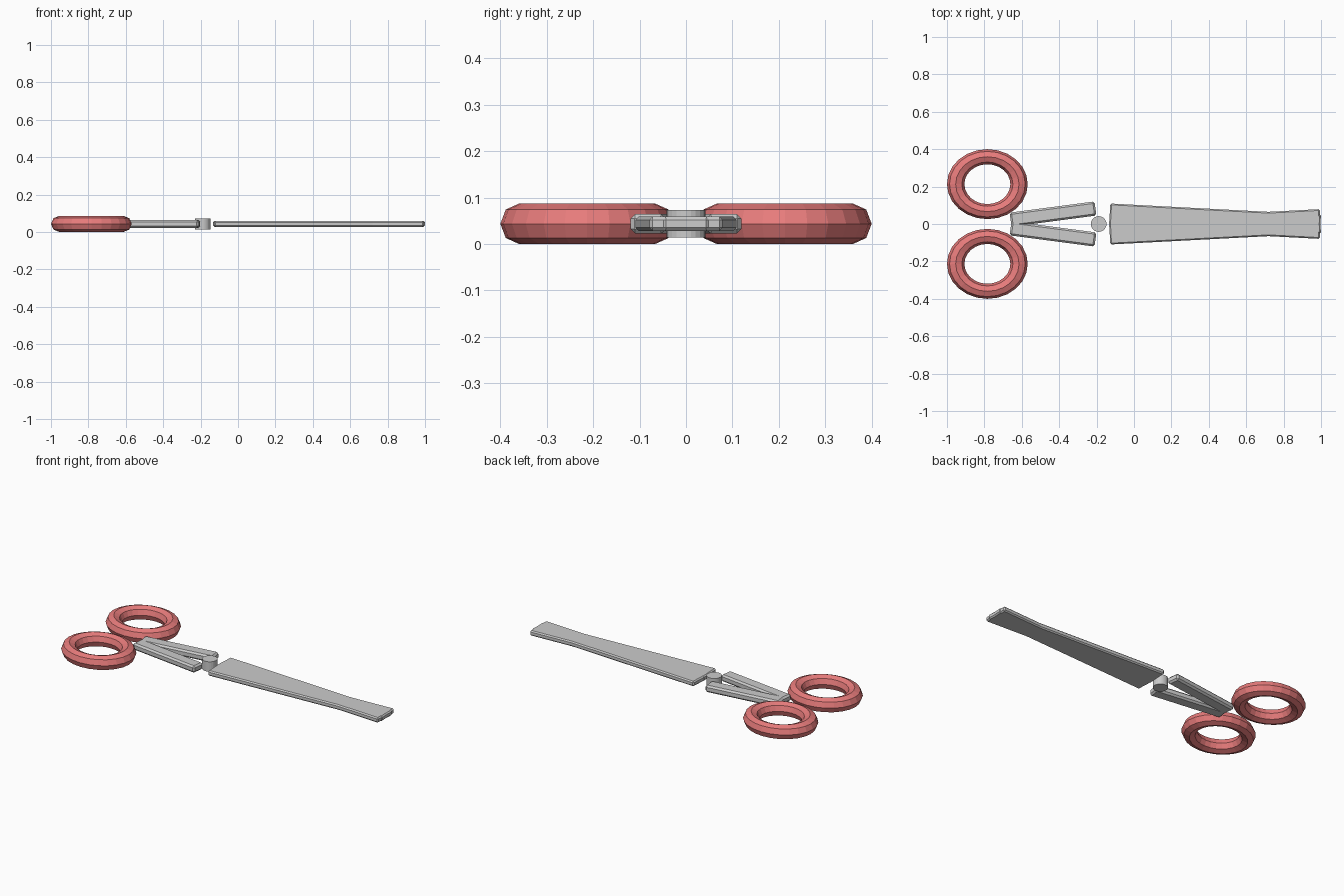
import bpy
from math import radians

if "Cube" in bpy.data.objects:
    bpy.data.objects.remove(bpy.data.objects["Cube"])

MID_Z = 0.0435  # every part is centred on this plane

red = bpy.data.materials.new("red_plastic")
red.diffuse_color = (0.80, 0.20, 0.20, 1)
red.use_nodes = True
red.node_tree.nodes["Principled BSDF"].inputs["Base Color"].default_value = red.diffuse_color


def bar(name, centre, size, angle, bevel):
    """Flat bar with chamfered edges, turned in the plan view."""
    bpy.ops.mesh.primitive_cube_add(size=1)
    ob = bpy.context.object
    ob.name = name
    ob.scale = size
    bpy.ops.object.transform_apply(location=False, rotation=False, scale=True)
    ob.location = (*centre, MID_Z)
    ob.rotation_euler.z = radians(angle)
    mod = ob.modifiers.new("chamfer", 'BEVEL')
    mod.width = bevel
    mod.segments = 1
    return ob


def finger_ring(name, y):
    """Faceted oval finger loop."""
    bpy.ops.mesh.primitive_torus_add(
        location=(-0.784, y, MID_Z), major_segments=24, minor_segments=8,
        major_radius=0.1695, minor_radius=0.0465)
    ob = bpy.context.object
    ob.name = name
    ob.scale = (1, 0.866, 0.935)
    ob.data.materials.append(red)


for side, s in (("left", 1), ("right", -1)):
    # long blades crossing near the tip
    bar(side + "_blade", (0.433, 0.015 * s), (1.128, 0.13, 0.031), -3 * s, 0.007)
    # short arms spreading from the rings to the pivot
    bar(side + "_arm", (-0.433, 0.053 * s), (0.458, 0.076, 0.042), 7.5 * s, 0.01)
    # finger rings
    finger_ring(side + "_finger_ring", 0.213 * s)

# pivot pin
bpy.ops.mesh.primitive_cylinder_add(
    vertices=24, radius=0.042, depth=0.06, location=(-0.189, 0, MID_Z))
bpy.context.object.name = "pivot_pin"
